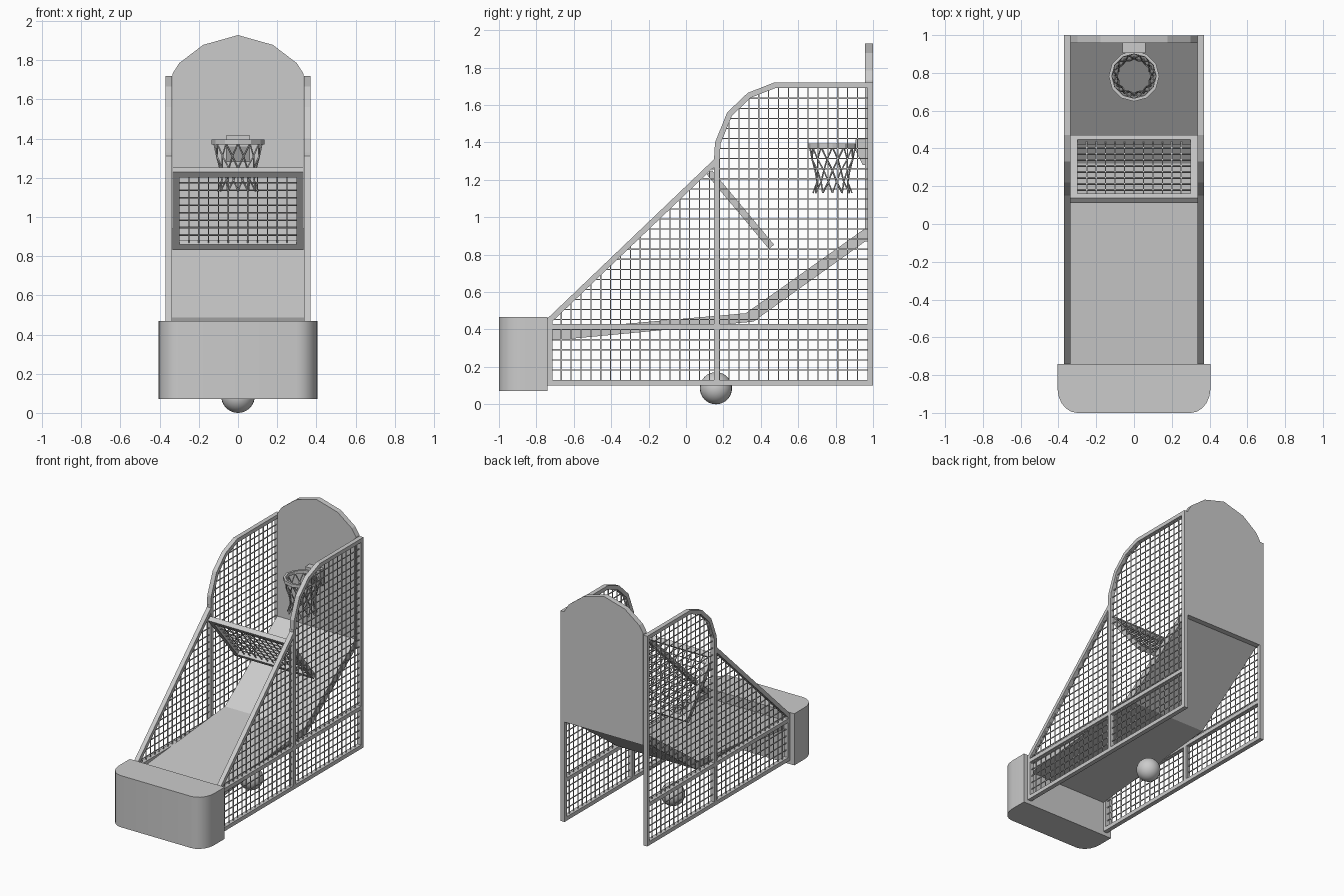
import bpy, bmesh, math
from mathutils import Vector, Matrix

cube = bpy.data.objects.get("Cube")
if cube:
    bpy.data.objects.remove(cube, do_unlink=True)

grey = bpy.data.materials.new("plain grey")
grey.use_nodes = True
grey.diffuse_color = (0.6, 0.6, 0.6, 1)
grey.node_tree.nodes["Principled BSDF"].inputs["Base Color"].default_value = (0.6, 0.6, 0.6, 1)


def finish(name, bm, smooth=False):
    bmesh.ops.recalc_face_normals(bm, faces=bm.faces)
    mesh = bpy.data.meshes.new(name)
    bm.to_mesh(mesh)
    bm.free()
    mesh.materials.append(grey)
    obj = bpy.data.objects.new(name, mesh)
    bpy.context.collection.objects.link(obj)
    if smooth:
        bpy.ops.object.select_all(action="DESELECT")
        bpy.context.view_layer.objects.active = obj
        obj.select_set(True)
        bpy.ops.object.shade_smooth_by_angle(angle=math.radians(35))
    return obj


def add_box(bm, lo, hi):
    lo, hi = Vector(lo), Vector(hi)
    mat = Matrix.Translation((lo + hi) / 2) @ Matrix.Diagonal((hi - lo).to_4d())
    bmesh.ops.create_cube(bm, size=1, matrix=mat)


def add_prism(bm, base, shift):
    """Extrude a closed flat outline along a vector."""
    face = bm.faces.new([bm.verts.new(p) for p in base])
    out = bmesh.ops.extrude_face_region(bm, geom=[face])
    verts = [g for g in out["geom"] if isinstance(g, bmesh.types.BMVert)]
    bmesh.ops.translate(bm, verts=verts, vec=shift)
    if face.is_valid and not any(len(e.link_faces) == 2 for e in face.edges):
        bm.faces.new([v for v in face.verts])


def inset(points, width):
    """Mitred inward offset of a counter-clockwise outline."""
    result = []
    for i, p in enumerate(points):
        a = (p - points[i - 1]).normalized()
        b = (points[(i + 1) % len(points)] - p).normalized()
        na, nb = Vector((-a.y, a.x)), Vector((-b.y, b.x))
        result.append(p + (na + nb) * width / (1 + na.dot(nb)))
    return result


def add_frame(bm, outer, width, place, shift):
    """Closed border of the given width; place maps 2D points into space."""
    inner = inset(outer, width)
    for i in range(len(outer)):
        j = (i + 1) % len(outer)
        add_prism(bm, [place(p) for p in (outer[i], outer[j], inner[j], inner[i])], shift)


def steps(lo, hi, pitch):
    count = max(1, round((hi - lo) / pitch))
    return [lo + (hi - lo) * k / count for k in range(1, count)]


# Side cages: outline in (y, z), running up the front slope and over the arch
slope = [(-0.745, 0.455), (0.15, 1.31), (0.155, 1.40), (0.22, 1.56), (0.33, 1.665), (0.47, 1.72)]
outline = [Vector(p) for p in [(-0.745, 0.10), (1, 0.10), (1, 1.72)] + slope[::-1]]


def along(value, axis):
    """Other coordinate of the slope at a given y (axis 0) or z (axis 1)."""
    if value <= slope[0][axis]:
        return slope[0][1 - axis]
    for p, q in zip(slope, slope[1:]):
        if value <= q[axis]:
            t = (value - p[axis]) / (q[axis] - p[axis])
            return p[1 - axis] + t * (q[1 - axis] - p[1 - axis])
    return slope[-1][1 - axis]


WIRE, PITCH = 0.003, 0.053
for side, label in ((1, "left"), (-1, "right")):
    x_in, x_out, xm = side * 0.336, side * 0.37, side * 0.353
    bm = bmesh.new()
    add_frame(bm, outline, 0.03, lambda p: (x_in, p.x, p.y), (x_out - x_in, 0, 0))
    xa, xb = sorted((x_in, x_out))
    add_box(bm, (xa, 0.15, 0.11), (xb, 0.18, 1.33))
    add_box(bm, (xa, -0.73, 0.40), (xb, 0.98, 0.43))
    finish(label + "_cage_frame", bm)

    bm = bmesh.new()
    for y in steps(-0.72, 0.97, PITCH):
        add_box(bm, (xm - WIRE, y - WIRE, 0.115), (xm + WIRE, y + WIRE, along(y, 0) - 0.015))
    for z in steps(0.13, 1.69, PITCH):
        add_box(bm, (xm - WIRE, along(z, 1) + 0.015, z - WIRE), (xm + WIRE, 0.98, z + WIRE))
    finish(label + "_cage_mesh", bm)

# Backboard with arched top
half = [(0.335, 0.87), (0.335, 1.73), (0.30, 1.785), (0.178, 1.878)]
board = half + [(0, 1.928)] + [(-x, z) for x, z in reversed(half)]
bm = bmesh.new()
add_prism(bm, [(x, 0.957, z) for x, z in board], (0, 0.042, 0))
finish("backboard", bm)

# Ball return ramp
ramp = [(-0.75, 0.393), (0.32, 0.487), (0.96, 0.942), (0.96, 0.872), (0.36, 0.442), (-0.75, 0.338)]
bm = bmesh.new()
add_prism(bm, [(-0.336, y, z) for y, z in ramp], (0.672, 0, 0))
finish("ramp", bm)

# Front cabinet with rounded front corners
bm = bmesh.new()
corner = [(0.30 + 0.105 * math.sin(a), -0.87 - 0.13 * math.cos(a))
          for a in (math.radians(18 * k) for k in range(6))]
plan = [(-x, y) for x, y in reversed(corner)] + corner + [(0.405, -0.74), (-0.405, -0.74)]
add_prism(bm, [(x, y, 0.07) for x, y in plan], (0, 0, 0.398))
finish("front_cabinet", bm, True)

# Tilted guard screen
top, bottom = Vector((0, 0.125, 1.24)), Vector((0, 0.457, 0.842))
down = (bottom - top).normalized()
normal = Vector((0, -down.z, down.y))
length = (bottom - top).length
bm = bmesh.new()
rect = [Vector(p) for p in ((-0.335, 0), (0.335, 0), (0.335, length), (-0.335, length))]
add_frame(bm, rect, 0.036, lambda p: top + Vector((p.x, 0, 0)) + down * p.y - normal * 0.018, normal * 0.036)
finish("screen_frame", bm)
bm = bmesh.new()
for x in steps(-0.30, 0.30, 0.05):
    add_box(bm, (x - WIRE, 0.02, -WIRE), (x + WIRE, length - 0.02, WIRE))
for v in steps(0.036, length - 0.036, 0.05):
    add_box(bm, (-0.31, v - WIRE, -WIRE), (0.31, v + WIRE, WIRE))
tilt = Matrix((Vector((1, 0, 0)), down, normal)).transposed().to_4x4()
bm.transform(Matrix.Translation(top) @ tilt)
finish("screen_mesh", bm)

# Hoop rim, bracket and net
HOOP_Y, SIDES = 0.783, 12
bm = bmesh.new()
rim = [Vector((0.134 * math.cos(a), HOOP_Y + 0.134 * math.sin(a)))
       for a in (math.tau * k / SIDES for k in range(SIDES))]
add_frame(bm, rim, 0.016, lambda p: (p.x, p.y, 1.37), (0, 0, 0.024))
finish("hoop_rim", bm)
bm = bmesh.new()
bracket = [(0.905, 1.415), (0.96, 1.415), (0.96, 1.28), (0.945, 1.28), (0.905, 1.36)]
add_prism(bm, [(-0.06, y, z) for y, z in bracket], (0.12, 0, 0))
finish("hoop_bracket", bm)

net = bpy.data.curves.new("hoop_net", "CURVE")
net.dimensions = "3D"
net.bevel_depth, net.bevel_resolution = 0.0045, 0
net.use_fill_caps = True
net.materials.append(grey)
levels = [(0.122, 1.375), (0.112, 1.31), (0.092, 1.25), (0.085, 1.19), (0.104, 1.13)]
for k in range(SIDES):
    for turn in (-1, 1):
        strand = net.splines.new("POLY")
        strand.points.add(len(levels) - 1)
        for i, (r, z) in enumerate(levels):
            a = math.tau * (k + turn * i / 2) / SIDES
            strand.points[i].co = (r * math.cos(a), HOOP_Y + r * math.sin(a), z, 1)
bpy.context.collection.objects.link(bpy.data.objects.new("hoop_net", net))

# Loose ball under the ramp
bm = bmesh.new()
bmesh.ops.create_uvsphere(bm, u_segments=24, v_segments=16, radius=0.086,
                          matrix=Matrix.Translation((0, 0.16, 0.086)))
finish("ball", bm, True)
